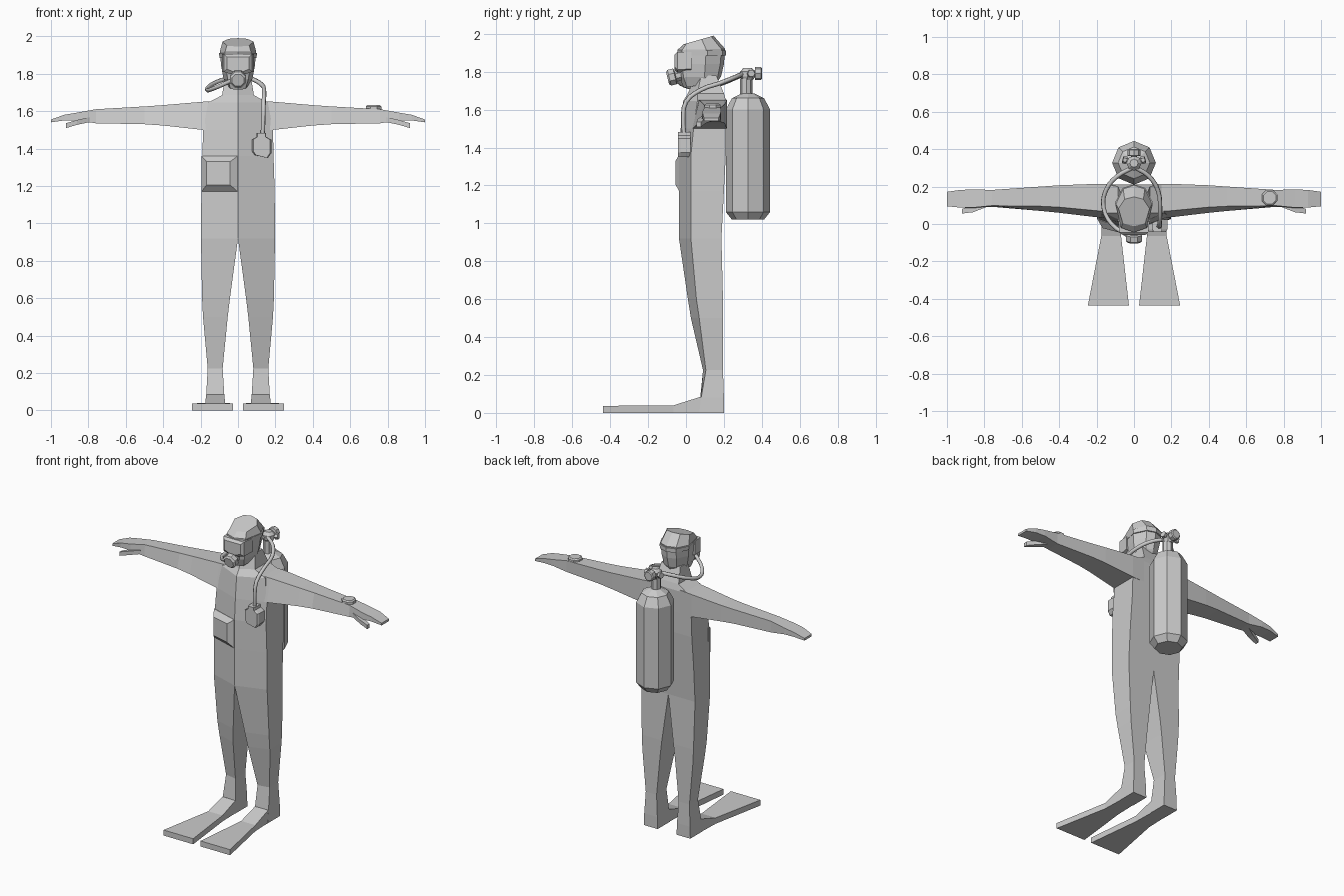
import bpy, bmesh, math
from mathutils import Vector

grey = bpy.data.materials.new("light_grey")
grey.diffuse_color = (0.6, 0.6, 0.6, 1)


def finish(name, bm):
    bmesh.ops.recalc_face_normals(bm, faces=bm.faces)
    me = bpy.data.meshes.new(name)
    bm.to_mesh(me)
    bm.free()
    me.materials.append(grey)
    ob = bpy.data.objects.new(name, me)
    bpy.context.collection.objects.link(ob)
    return ob


def loft(name, rings, mirror=False):
    """Skin a list of equal-length point rings and cap both ends."""
    bm = bmesh.new()
    vs = [[bm.verts.new(p) for p in r] for r in rings]
    n = len(rings[0])
    for a, b in zip(vs, vs[1:]):
        for i in range(n):
            j = (i + 1) % n
            bm.faces.new((a[i], a[j], b[j], b[i]))
    bm.faces.new(vs[0])
    bm.faces.new(vs[-1])
    ob = finish(name, bm)
    if mirror:
        ob.modifiers.new("mirror", 'MIRROR').use_mirror_merge = False
    return ob


def turned(name, origin, axis, profile, n=8, phase=0.0):
    """Revolve (distance, radius) pairs around an axis."""
    q = Vector(axis).to_track_quat('Z', 'Y')
    rings = []
    for d, r in profile:
        rings.append([Vector(origin) + q @ Vector((
            r * math.cos(phase + math.tau * i / n),
            r * math.sin(phase + math.tau * i / n), d)) for i in range(n)])
    return loft(name, rings)


def hose(name, pts, r=0.012):
    cu = bpy.data.curves.new(name, 'CURVE')
    cu.dimensions = '3D'
    cu.bevel_depth = r
    cu.bevel_resolution = 1
    cu.resolution_u = 3
    cu.use_fill_caps = True
    sp = cu.splines.new('BEZIER')
    sp.bezier_points.add(len(pts) - 1)
    for bp, p in zip(sp.bezier_points, pts):
        bp.co = p
        bp.handle_left_type = bp.handle_right_type = 'AUTO'
    cu.materials.append(grey)
    ob = bpy.data.objects.new(name, cu)
    bpy.context.collection.objects.link(ob)


# torso with a front centre ridge: z, half width, ridge y, side y, back y
torso = [(0.92, 0.198, -0.037, 0.026, 0.187), (1.17, 0.196, -0.037, 0.026, 0.2),
         (1.36, 0.19, -0.037, 0.026, 0.21), (1.5, 0.187, -0.028, 0.04, 0.212),
         (1.645, 0.16, -0.015, 0.06, 0.212), (1.685, 0.085, 0.01, 0.06, 0.2),
         (1.78, 0.07, 0.05, 0.08, 0.16)]
loft("torso", [[(0, f, z), (w, s, z), (w, b, z), (0, b, z), (-w, b, z), (-w, s, z)]
               for z, w, f, s, b in torso])

# legs: z, inner x, outer x, inner front y, outer front y, back y
legs = [(0.92, 0.0, 0.198, -0.037, 0.026, 0.187), (0.6, 0.043, 0.192, 0.01, 0.055, 0.195),
        (0.5, 0.055, 0.187, 0.026, 0.07, 0.195), (0.225, 0.082, 0.162, 0.09, 0.105, 0.195),
        (0.08, 0.073, 0.17, 0.075, 0.08, 0.2), (0.0, 0.07, 0.172, 0.07, 0.07, 0.2)]
loft("leg", [[(i, fi, z), (o, fo, z), (o, b, z), (i, b, z)]
             for z, i, o, fi, fo, b in legs], True)

# swim fins: y, inner x, outer x, top z
fins = [(0.19, 0.073, 0.17, 0.04), (0.077, 0.073, 0.17, 0.085),
        (-0.065, 0.069, 0.175, 0.04), (-0.437, 0.027, 0.247, 0.037)]
loft("fin", [[(i, y, 0), (o, y, 0), (o, y, t), (i, y, t)] for y, i, o, t in fins], True)

# arms: x, bottom z, top z, lower front y, upper front y, back y
arms = [(0.1, 1.5, 1.655, 0.03, 0.065, 0.212), (0.19, 1.5, 1.65, 0.035, 0.07, 0.215),
        (0.4, 1.523, 1.632, 0.06, 0.09, 0.207), (0.5, 1.53, 1.625, 0.07, 0.095, 0.2),
        (0.76, 1.535, 1.61, 0.092, 0.098, 0.182), (0.86, 1.55, 1.592, 0.085, 0.088, 0.185),
        (0.93, 1.55, 1.58, 0.088, 0.088, 0.182), (1.0, 1.54, 1.555, 0.095, 0.095, 0.172)]
loft("arm", [[(x, lf, b), (x, uf, t), (x, k, t), (x, k, b)]
             for x, b, t, lf, uf, k in arms], True)
loft("thumb", [[(x, y - w, z - .013), (x, y + w, z - .013), (x, y + w, z + .013), (x, y - w, z + .013)]
               for x, y, z, w in [(0.79, 0.115, 1.555, .025), (0.86, 0.083, 1.54, .02),
                                  (0.92, 0.068, 1.522, .012)]], True)

# hooded head: front z, back z, half width, front y, back y
head = [(1.715, 1.745, 0.055, -0.012, 0.165), (1.77, 1.775, 0.077, -0.035, 0.185),
        (1.84, 1.84, 0.09, -0.045, 0.2), (1.915, 1.92, 0.097, -0.045, 0.207),
        (1.945, 1.99, 0.083, -0.012, 0.145)]


def head_ring(zf, zb, w, f, b):
    half = [(0, 0), (0.72, 0.1), (1, 0.6), (0.6, 0.92), (0, 1)]
    right = [(u * w, f + t * (b - f), zf + t * (zb - zf)) for u, t in half]
    return right + [(-x, y, z) for x, y, z in right[-2:0:-1]]


loft("head", [head_ring(*h) for h in head])

# diving mask with strap
mask = [(0.03, 0.086, 1.8, 1.905), (-0.045, 0.076, 1.795, 1.905), (-0.06, 0.06, 1.81, 1.89)]
loft("mask", [[(-w, y, a + .015), (-w * .4, y, a), (w * .4, y, a), (w, y, a + .015), (w, y, b), (-w, y, b)]
              for y, w, a, b in mask])
loft("mask_strap", [head_ring(z, z, w, -0.035, 0.212) for z, w in [(1.885, 0.099), (1.912, 0.102)]])

# breathing regulator at the mouth
turned("regulator", (0, -0.02, 1.785), (0, -1, -0.25),
       [(0, 0.03), (0.035, 0.033), (0.04, 0.046), (0.07, 0.046), (0.08, 0.035)], 8, math.pi / 8)

# air tank on the back, with valve, knobs and back mount
turned("air_tank", (0, 0.327, 0), (0, 0, 1),
       [(1.02, 0.085), (1.06, 0.117), (1.6, 0.117), (1.66, 0.085), (1.685, 0.035)])
turned("tank_neck", (0, 0.318, 0), (0, 0, 1), [(1.67, 0.032), (1.765, 0.032)])
turned("valve", (0, 0.325, 0), (0, 0, 1),
       [(1.755, 0.028), (1.775, 0.04), (1.8, 0.04), (1.82, 0.022)])
turned("valve_knob", (0, 0.34, 1.79), (0, 1, 0),
       [(0, 0.015), (0.022, 0.015), (0.025, 0.035), (0.055, 0.035), (0.06, 0.028)])
for side, part in ((-1, "left"), (1, "right")):
    turned(part + "_outlet", (0, 0.33, 1.785), (side, 0.25, 0.1),
           [(0, 0.011), (0.04, 0.011), (0.042, 0.02), (0.062, 0.02)], 6)

# hoses to the mouthpiece and gauge
hose("breathing_hose", [(-0.01, 0.3, 1.785), (-0.09, 0.255, 1.765), (-0.15, 0.18, 1.735),
                        (-0.163, 0.09, 1.712), (-0.12, 0.0, 1.725), (-0.03, -0.062, 1.765)])
hose("gauge_hose", [(0.01, 0.3, 1.79), (0.075, 0.26, 1.772), (0.128, 0.18, 1.74),
                    (0.14, 0.08, 1.705), (0.137, 0.0, 1.64), (0.135, -0.015, 1.55), (0.132, -0.01, 1.47)])

# pressure gauge on the chest
gauge = [(-0.025, 0.008), (-0.025, -0.012), (-0.05, -0.028), (-0.05, -0.09), (-0.035, -0.11),
         (0.035, -0.125), (0.053, -0.1), (0.053, -0.028), (0.025, -0.012), (0.025, 0.008)]
loft("gauge", [[(0.125 + x * s, y, 1.475 + z) for x, z in gauge]
               for y, s in ((0.025, 1), (-0.03, 1), (-0.042, 0.85))])

# raised pocket on the wearer's right side of the belly
loft("pocket", [[(l, yl, lo), (r, yr, lo), (r, yr, hi), (l, yl, hi)] for l, r, lo, hi, yl, yr in
                [(-0.195, 0.0, 1.17, 1.36, 0.04, 0.0), (-0.195, -0.002, 1.17, 1.36, 0.024, -0.037),
                 (-0.168, -0.042, 1.205, 1.33, -0.022, -0.055)]])

# wrist instrument
turned("wrist_computer", (0.725, 0.14, 0), (0, 0, 1), [(1.59, 0.045), (1.625, 0.045), (1.632, 0.036)], 8, math.pi / 8)
